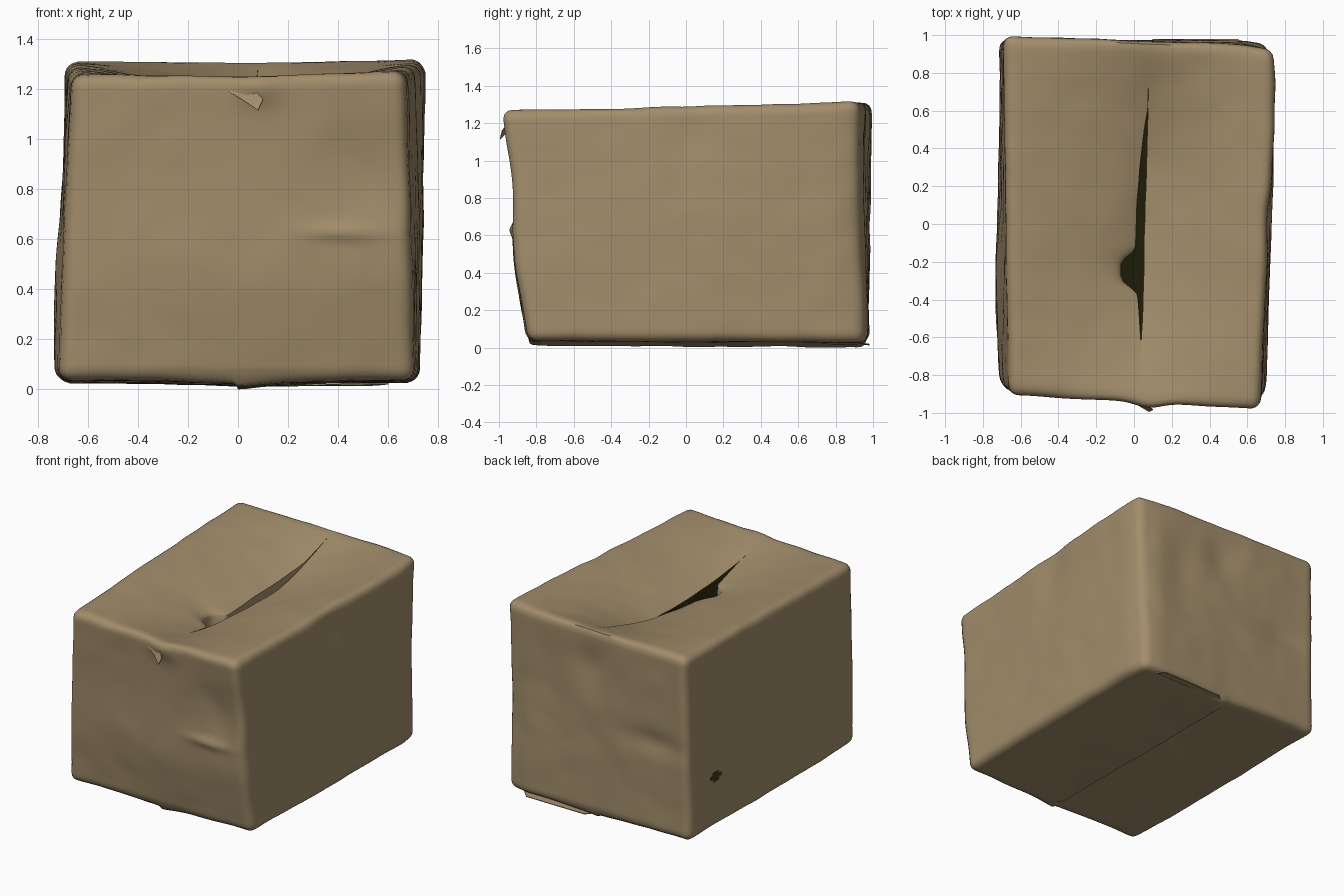
import bpy, bmesh, math
from mathutils import Vector, noise

cube = bpy.data.objects.get("Cube")
if cube:
    bpy.data.objects.remove(cube, do_unlink=True)


def material(name, rgb):
    m = bpy.data.materials.new(name)
    m.use_nodes = True
    m.diffuse_color = (*rgb, 1)
    bsdf = m.node_tree.nodes["Principled BSDF"]
    bsdf.inputs["Base Color"].default_value = (*rgb, 1)
    bsdf.inputs["Roughness"].default_value = 0.9
    return m


CARDBOARD = material("cardboard brown", (0.36, 0.267, 0.145))
INSIDE = material("dark inside", (0.013, 0.012, 0.002))

HALF = Vector((0.71, 0.95, 0.64))
RADIUS = 0.055

# Corners of the leaning box, keyed by side signs (x, y, z)
CORNERS = {
    (-1, -1, -1): (-0.71, -0.85, 0.03), (1, -1, -1): (0.705, -0.84, 0.025),
    (-1, 1, -1): (-0.715, 0.98, 0.015), (1, 1, -1): (0.725, 0.97, 0.02),
    (-1, -1, 1): (-0.66, -0.905, 1.25), (1, -1, 1): (0.665, -0.985, 1.26),
    (-1, 1, 1): (-0.69, 0.995, 1.305), (1, 1, 1): (0.755, 0.945, 1.31),
}

# Dents and bulges: centre, reach along each axis, push
DENTS = [
    ((0.20, -0.90, 0.45), (0.8, 0.3, 0.32), (0, -0.035, 0)),
    ((0.50, -0.93, 0.85), (0.18, 0.3, 0.18), (0, 0.025, 0)),
    ((0.42, -0.92, 0.62), (0.14, 0.3, 0.03), (0, -0.02, 0)),
    ((0.08, -0.95, 1.20), (0.09, 0.2, 0.07), (0, -0.025, 0)),
    ((0.72, 0.02, 1.15), (0.2, 0.13, 0.3), (-0.018, 0, 0)),
    ((0.72, 0.1, 0.65), (0.2, 0.7, 0.6), (0.018, 0, 0)),
    ((0.73, 0.95, 0.65), (0.11, 0.11, 0.9), (-0.025, -0.025, 0)),
    ((-0.70, -0.3, 0.40), (0.2, 0.5, 0.6), (-0.03, 0, 0)),
    ((0.05, 0.97, 1.05), (0.15, 0.2, 0.15), (0, -0.025, 0)),
    ((-0.45, 0.97, 0.65), (0.2, 0.2, 0.08), (0, -0.02, 0)),
    ((0.40, 0.97, 0.85), (0.15, 0.2, 0.3), (0, -0.015, 0)),
]


def bump(t):
    return math.exp(-t * t)


def place(p):
    """Round the edges of a unit cube point, then lean it into the box."""
    q = Vector([a * h for a, h in zip(p, HALF)])
    core = Vector([max(RADIUS - h, min(h - RADIUS, a)) for a, h in zip(q, HALF)])
    q = core + (q - core).normalized() * RADIUS
    s = [a / h for a, h in zip(q, HALF)]
    out = Vector()
    for sign, corner in CORNERS.items():
        w = math.prod((1 + k * a) / 2 for k, a in zip(sign, s))
        out += Vector(corner) * w
    return out


def crumple(v):
    out = v.copy()
    for centre, reach, push in DENTS:
        d = sum(((a - c) / r) ** 2 for a, c, r in zip(v, centre, reach))
        out += Vector(push) * math.exp(-d)
    out += noise.noise_vector(v * 2.2) * 0.006
    out += noise.noise_vector(v * 6.0) * 0.004
    return out


def top_flap(p, v, left):
    """Sag the two lid flaps and open the slot between them."""
    near, along = 1 - abs(p.x), 1 - p.y ** 2
    v.x += (0.04 + 0.01 * p.y) * near
    v.z -= 0.165 * near ** 1.4 * along
    if left:
        lens = max(0, 1 - (v.y / 0.63) ** 2)
        tear = 0.085 * math.exp(-((v.y + 0.25) / 0.09) ** 4)
        v.x -= (0.045 * lens + tear) * near ** 6
        v.z -= 0.02 * bump((v.y + 0.25) / 0.25) * near ** 3
    else:
        v.z -= 0.03 * bump((v.y - 0.35) / 0.3) * near ** 3


def bottom_flap(p, v, left):
    """Lower the bottom flaps slightly toward their seam."""
    near = 1 - abs(p.x)
    v.z -= 0.012 * near ** 2 if left else 0.026 * near ** 4


def finish(obj, inner):
    obj.data.materials.append(CARDBOARD)
    obj.data.materials.append(inner)
    obj.data.shade_smooth()
    solid = obj.modifiers.new("board thickness", 'SOLIDIFY')
    solid.thickness = 0.005
    solid.offset = -1
    solid.material_offset = 1
    split = obj.modifiers.new("sharp rims", 'EDGE_SPLIT')
    split.split_angle = math.radians(45)


def make_object(name, bm):
    mesh = bpy.data.meshes.new(name)
    bm.to_mesh(mesh)
    bm.free()
    obj = bpy.data.objects.new(name, mesh)
    bpy.context.collection.objects.link(obj)
    return obj


# Box with split seams along the lid and the bottom
bm = bmesh.new()
bmesh.ops.create_cube(bm, size=2)
bmesh.ops.subdivide_edges(bm, edges=bm.edges[:], cuts=59, use_grid_fill=True)
seams = [e for e in bm.edges
         if all(abs(v.co.x) < 0.001 and abs(v.co.z) > 0.999 and abs(v.co.y) < 0.92
                for v in e.verts)]
bmesh.ops.split_edges(bm, edges=seams)

# Small puncture low on one side wall
hole = []
for f in bm.faces:
    c = f.calc_center_median()
    if c.x < -0.999 and ((c.y - 0.66) / 0.06) ** 2 + ((c.z + 0.45) / 0.04) ** 2 < 1:
        hole.append(f)
bmesh.ops.delete(bm, geom=hole, context='FACES')

left_side = {v: sum(f.calc_center_median().x for f in v.link_faces) < 0 for v in bm.verts}
fold_edges = [e for e in bm.edges if e.is_boundary
              and all(left_side[v] and abs(v.co.x) < 0.001 and v.co.z > 0.999
                      and -0.65 < v.co.y < 0.75 for v in e.verts)]
for vert, left in left_side.items():
    p = vert.co.copy()
    v = crumple(place(p))
    if p.z > 0.999:
        top_flap(p, v, left)
    elif p.z < -0.999:
        bottom_flap(p, v, left)
    vert.co = v

# Turned-down edge on one lid flap
fold = bmesh.ops.extrude_edge_only(bm, edges=fold_edges)["geom"]
for v in fold:
    if isinstance(v, bmesh.types.BMVert):
        v.co.z -= 0.09
        v.co.x += 0.004

floor = min(v.co.z for v in bm.verts)
for v in bm.verts:
    v.co.z -= floor
finish(make_object("cardboard_box", bm), INSIDE)


def scrap(name, points):
    """Thin torn piece of board from a short outline."""
    bm = bmesh.new()
    bm.faces.new([bm.verts.new(p) for p in points])
    bmesh.ops.triangulate(bm, faces=bm.faces[:])
    finish(make_object(name, bm), CARDBOARD)


# Torn tongue on the front and a flap end peeking out underneath
scrap("front_tongue", [(-0.07, -0.935, 1.21), (0.02, -0.96, 1.155), (0.08, -0.995, 1.115),
                       (0.10, -0.985, 1.16), (0.06, -0.955, 1.20)])
scrap("bottom_flap_end", [(0.05, 0.93, 0.014), (0.1, 0.98, 0.012), (0.55, 0.98, 0.015),
                          (0.6, 0.93, 0.02)])
